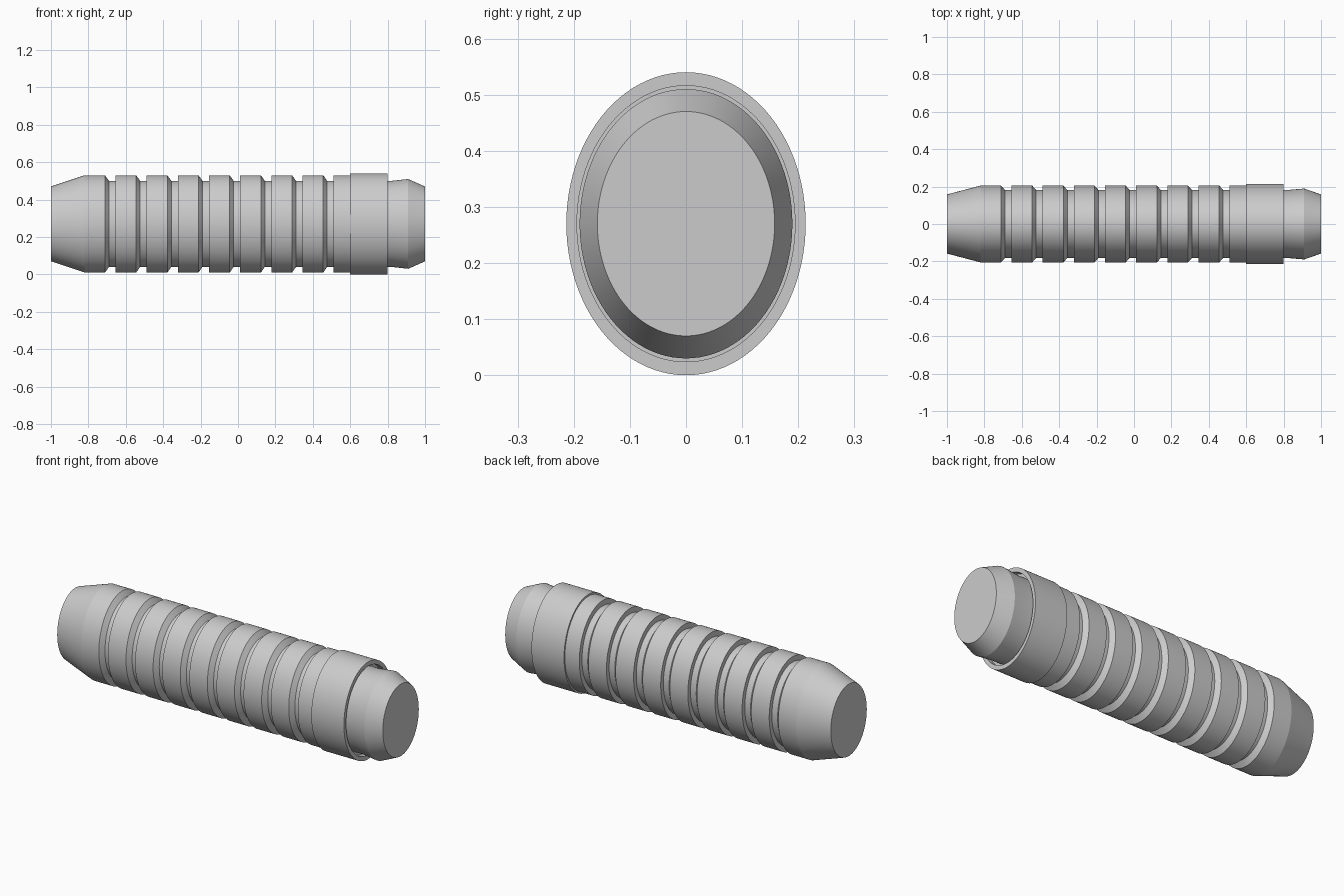
import bpy, bmesh, math

cube = bpy.data.objects.get("Cube")
if cube:
    bpy.data.objects.remove(cube)

SIDES = 96
CENTRE_Z = 0.27
FLATTEN = 0.79  # width of the oval relative to its height

grey = bpy.data.materials.new("light_grey")
colour = (0.6, 0.6, 0.6, 1)
grey.use_nodes = True
grey.diffuse_color = colour
bsdf = next(n for n in grey.node_tree.nodes if n.type == 'BSDF_PRINCIPLED')
bsdf.inputs["Base Color"].default_value = colour


def oval_lathe(name, profile):
    """Sweep (x, half height) points round the x axis as ovals, capping both ends."""
    bm = bmesh.new()
    rings = []
    for x, r in profile:
        angles = [2 * math.pi * i / SIDES for i in range(SIDES)]
        rings.append([bm.verts.new((x, r * FLATTEN * math.cos(a), CENTRE_Z + r * math.sin(a)))
                      for a in angles])
    for a, b in zip(rings, rings[1:]):
        for i in range(SIDES):
            j = (i + 1) % SIDES
            bm.faces.new((a[i], a[j], b[j], b[i]))
    bm.faces.new(rings[0])
    bm.faces.new(rings[-1])
    bmesh.ops.recalc_face_normals(bm, faces=bm.faces)
    mesh = bpy.data.meshes.new(name)
    bm.to_mesh(mesh)
    bm.free()
    obj = bpy.data.objects.new(name, mesh)
    bpy.context.collection.objects.link(obj)
    mesh.materials.append(grey)
    bpy.ops.object.select_all(action='DESELECT')
    obj.select_set(True)
    bpy.context.view_layer.objects.active = obj
    bpy.ops.object.shade_smooth_by_angle(angle=math.radians(12))
    return obj


# Tapered butt end
profile = [(-1, 0.2), (-0.82, 0.26)]
# Ribs separated by grooves, each with one sloped and one straight wall
for k in range(8):
    x = -0.711 + k / 6
    profile += [(x, 0.26), (x + 0.021, 0.23), (x + 0.056, 0.23), (x + 0.056, 0.26)]
# Raised collar with a shallow recess, then the flared nose
profile += [(0.6, 0.26), (0.6, 0.27), (0.8, 0.27), (0.8, 0.246), (0.77, 0.246),
            (0.77, 0.23), (0.82, 0.23), (0.91, 0.24), (1, 0.2)]
oval_lathe("ribbed_grip", profile)
